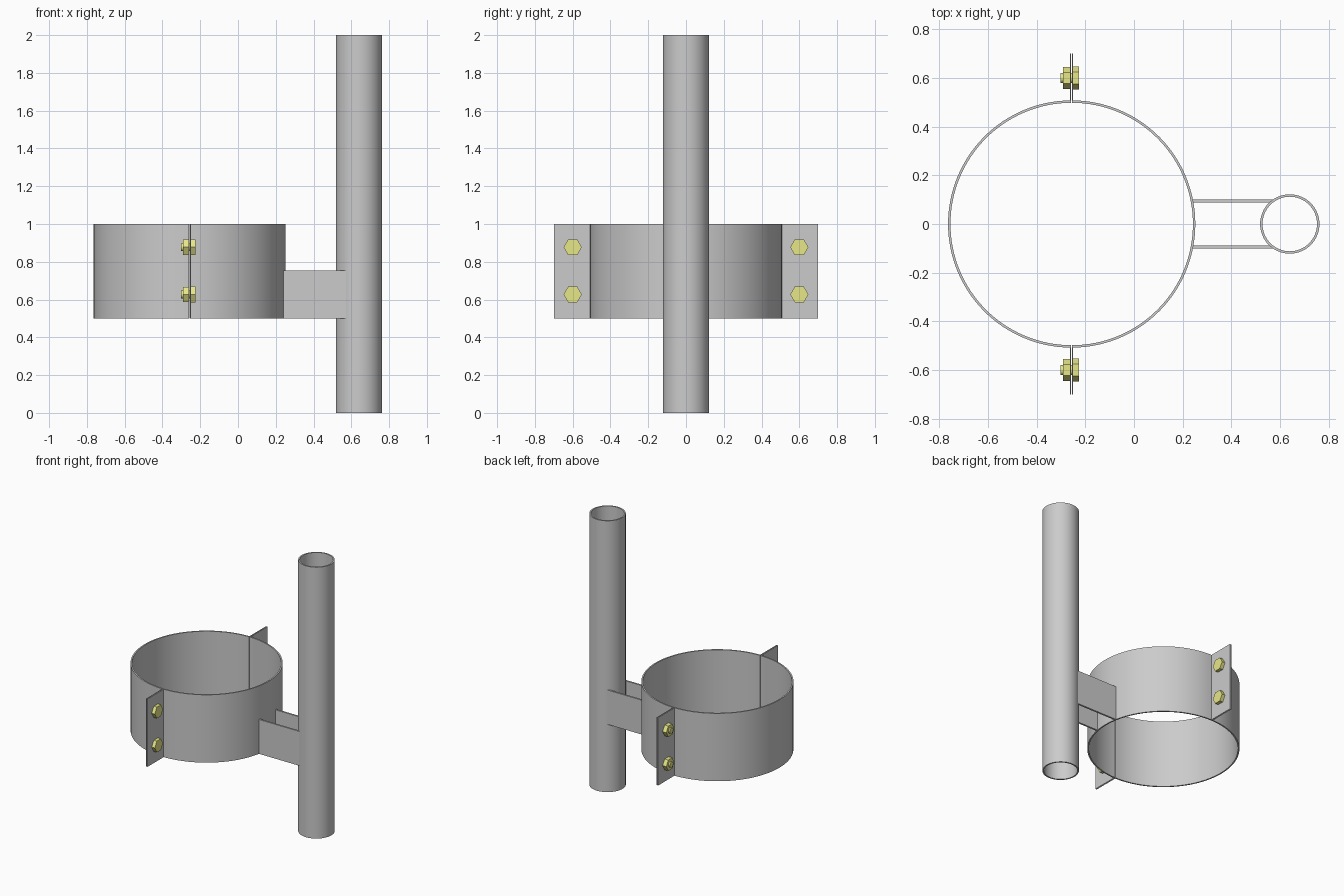
import bpy, bmesh, math
from mathutils import Matrix

if "Cube" in bpy.data.objects:
    bpy.data.objects.remove(bpy.data.objects["Cube"])

CX, R, WALL = -0.256, 0.508, 0.01      # clamp ring
PX, PR = 0.64, 0.122                   # pole
GAP, FL = 0.002, 0.004                 # half gap, flange thickness

brass = bpy.data.materials.new("brass")
brass.diffuse_color = (0.8, 0.8, 0.25, 1)
brass.use_nodes = True
brass.node_tree.nodes["Principled BSDF"].inputs["Base Color"].default_value = brass.diffuse_color


def make(name, bm, mat=None):
    bmesh.ops.recalc_face_normals(bm, faces=bm.faces[:])
    me = bpy.data.meshes.new(name)
    bm.to_mesh(me)
    bm.free()
    ob = bpy.data.objects.new(name, me)
    bpy.context.collection.objects.link(ob)
    if mat:
        me.materials.append(mat)
    bpy.ops.object.select_all(action='DESELECT')
    ob.select_set(True)
    bpy.context.view_layer.objects.active = ob
    bpy.ops.object.shade_smooth_by_angle(angle=math.radians(30))
    return ob


def strip(name, inner, outer, z0, z1, closed=False):
    """Thick wall between two matching plan-view paths."""
    bm = bmesh.new()
    rows = [[bm.verts.new((*a, z0)), bm.verts.new((*b, z0)),
             bm.verts.new((*b, z1)), bm.verts.new((*a, z1))]
            for a, b in zip(inner, outer)]
    n = len(rows)
    for i in range(n if closed else n - 1):
        p, q = rows[i], rows[(i + 1) % n]
        for k in range(4):
            m = (k + 1) % 4
            bm.faces.new((p[k], p[m], q[m], q[k]))
    if not closed:
        bm.faces.new(rows[0])
        bm.faces.new(rows[-1])
    return make(name, bm)


def arc(cx, r, a0, a1, n, s=1):
    return [(cx + s * r * math.cos(a0 + (a1 - a0) * i / n),
             r * math.sin(a0 + (a1 - a0) * i / n)) for i in range(n + 1)]


# Pole: open tube
full = [arc(PX, r, 0, 2 * math.pi, 64)[:-1] for r in (PR - WALL, PR)]
strip("pole", full[0], full[1], 0, 2, closed=True)

# Clamp halves: half ring with a flange at each end
for name, s in (("clamp_front_half", 1), ("clamp_rear_half", -1)):
    paths = []
    for r, off in ((R - WALL, GAP), (R, GAP + FL)):
        a = math.acos(off / r)
        x = CX + s * off
        paths.append([(x, -0.7)] + arc(CX, r, -a, a, 64, s) + [(x, 0.7)])
    strip(name, paths[0], paths[1], 0.5, 1.0)

# Connecting plates between ring and pole
for name, s in (("plate_left", 1), ("plate_right", -1)):
    ends = []
    for y in (0.088, 0.101):
        x0 = CX + math.sqrt((R - 0.003) ** 2 - y * y)
        x1 = PX - math.sqrt((PR - 0.003) ** 2 - y * y)
        ends.append([(x0, s * y), (x1, s * y)])
    strip(name, ends[0], ends[1], 0.5, 0.753)


# Bolts: hex head, shank and hex nut along x
def rod(name, x0, x1, r, sides, y, z):
    bm = bmesh.new()
    m = (Matrix.Translation(((x0 + x1) / 2, y, z))
         @ Matrix.Rotation(math.pi / 2, 4, 'X')
         @ Matrix.Rotation(math.pi / 2, 4, 'Y'))
    bmesh.ops.create_cone(bm, cap_ends=True, segments=sides, radius1=r,
                          radius2=r, depth=x1 - x0)
    bmesh.ops.transform(bm, matrix=m, verts=bm.verts[:])
    # put the hexagon corners on the y axis
    far = max(abs(v.co.y - y) for v in bm.verts)
    if sides == 6 and far < r * 0.95:
        bmesh.ops.rotate(bm, cent=(0, y, z), verts=bm.verts[:],
                         matrix=Matrix.Rotation(math.pi / 6, 3, 'X'))
    make(name, bm, brass)


for y in (-0.6, 0.6):
    for z in (0.627, 0.877):
        rod("bolt_head", CX + GAP + FL, -0.225, 0.048, 6, y, z)
        rod("bolt_shank", -0.302, -0.24, 0.021, 24, y, z)
        rod("nut", -0.292, CX - GAP - FL, 0.046, 6, y, z)
